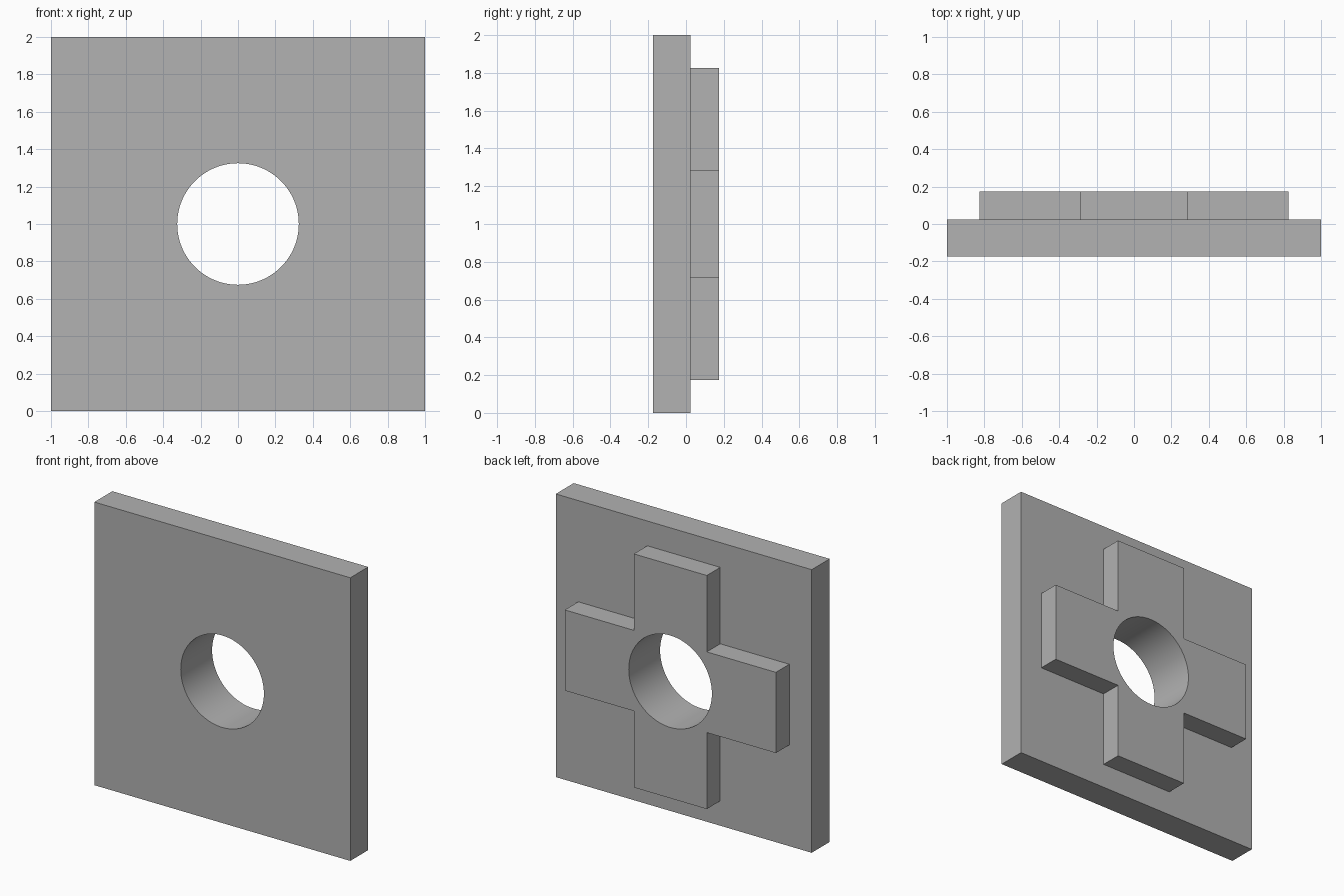
import bpy
import bmesh
from math import radians
from mathutils import Matrix, Vector

if "Cube" in bpy.data.objects:
    bpy.data.objects.remove(bpy.data.objects["Cube"], do_unlink=True)

HALF = 1.0            # half side of the square plate
REACH = 0.825         # cross arm reach from the centre
ARM = 0.285           # half width of a cross arm
BORE = 0.325          # hole radius
FRONT, STEP, BACK = -0.175, 0.025, 0.175

grey = bpy.data.materials.new("grey")
grey.use_nodes = True
grey.diffuse_color = (0.445, 0.445, 0.445, 1)
grey.node_tree.nodes["Principled BSDF"].inputs["Base Color"].default_value = grey.diffuse_color


def add_object(name, bm):
    bmesh.ops.recalc_face_normals(bm, faces=bm.faces)
    mesh = bpy.data.meshes.new(name)
    bm.to_mesh(mesh)
    bm.free()
    obj = bpy.data.objects.new(name, mesh)
    bpy.context.collection.objects.link(obj)
    mesh.materials.append(grey)
    return obj


def slab(name, outline, y0, y1):
    """Extrude an (x, z) outline centred on the hole from y0 to y1."""
    bm = bmesh.new()
    face = bm.faces.new([bm.verts.new((x, y0, z + HALF)) for x, z in outline])
    grown = bmesh.ops.extrude_face_region(bm, geom=[face], use_keep_orig=True)
    verts = [v for v in grown["geom"] if isinstance(v, bmesh.types.BMVert)]
    bmesh.ops.translate(bm, verts=verts, vec=(0, y1 - y0, 0))
    return add_object(name, bm)


# Square plate, and a cross made by turning one arm's corners four times
plate = slab("square_plate", [(-HALF, -HALF), (HALF, -HALF), (HALF, HALF), (-HALF, HALF)], FRONT, STEP)
corners = [(ARM, ARM), (ARM, REACH), (-ARM, REACH)]
outline = []
for turn in range(4):
    spin = Matrix.Rotation(radians(90 * turn), 2)
    outline += [tuple(spin @ Vector(c)) for c in corners]
cross = slab("back_cross", outline, STEP, BACK)

# Round bore through both parts
bm = bmesh.new()
bmesh.ops.create_cone(bm, cap_ends=True, segments=96, radius1=BORE, radius2=BORE, depth=1,
                      matrix=Matrix.Translation((0, 0, HALF)) @ Matrix.Rotation(radians(90), 4, "X"))
cutter = add_object("bore_cutter", bm)
cutter.hide_render = True

for part in (plate, cross):
    bpy.ops.object.select_all(action="DESELECT")
    bpy.context.view_layer.objects.active = part
    part.select_set(True)
    bore = part.modifiers.new("bore", "BOOLEAN")
    bore.operation = "DIFFERENCE"
    bore.solver = "EXACT"
    bore.object = cutter
    bpy.ops.object.modifier_apply(modifier=bore.name)
    bpy.ops.object.shade_smooth_by_angle(angle=radians(30))

bpy.data.objects.remove(cutter, do_unlink=True)
